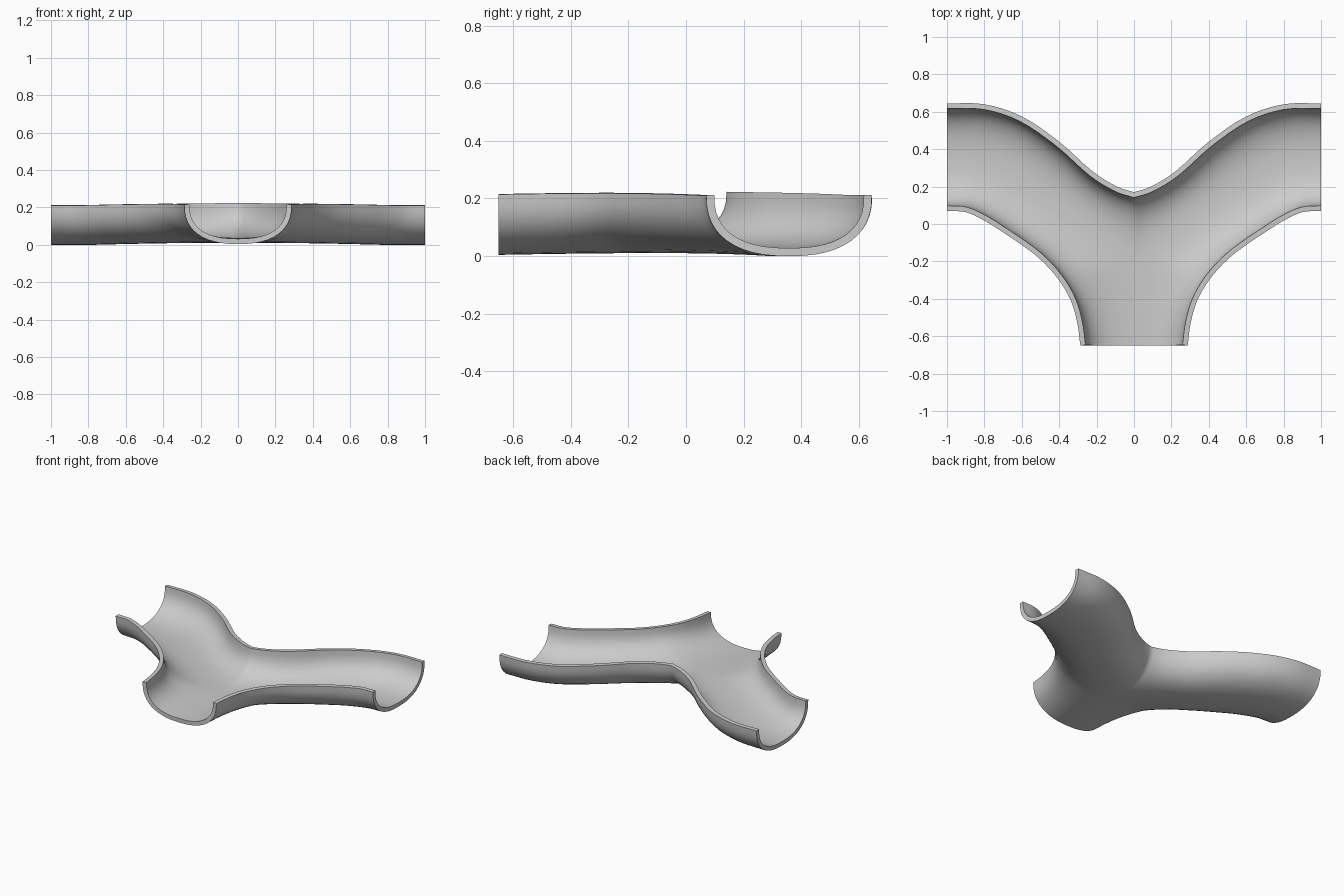
import bpy, bmesh, math
from mathutils import Vector

if "Cube" in bpy.data.objects:
    bpy.data.objects.remove(bpy.data.objects["Cube"])

# Plan guide rails for the right half: front rim, channel floor line, back rim
FRONT = [(.287, -.65), (.303, -.53), (.338, -.41), (.405, -.295), (.5, -.19),
         (.6, -.112), (.7, -.045), (.8, .018), (.9, .063), (1, .07)]
FLOOR = [(0, -.65), (0, -.52), (0, -.38), (0, -.2), (.16, -.06),
         (.36, .08), (.55, .2), (.71, .29), (.86, .34), (1, .357)]
BACK = [(0, .17), (.09, .2), (.22, .28), (.4, .44), (.6, .575), (.8, .64), (1, .645)]
SUB, RINGS, POWER = 4, 12, 2.4


def spline(pts):
    """Catmull-Rom curve through the plan points."""
    p = [Vector(q) for q in pts]
    p = [2 * p[0] - p[1]] + p + [2 * p[-1] - p[-2]]
    out = []
    for i in range(1, len(p) - 2):
        a, b, c, d = p[i - 1:i + 3]
        for k in range(SUB):
            t = k / SUB
            out.append(.5 * (2 * b + (c - a) * t + (2 * a - 5 * b + 4 * c - d) * t**2
                             + (3 * b - a - 3 * c + d) * t**3))
    out.append(p[-2])
    for v in out:
        v.x = max(0, v.x)
    return out


def wall(bm, floor, rim):
    """Quarter-round gutter wall swept between the floor line and a rim."""
    rows = []
    for m, r in zip(floor, rim):
        row = []
        for k in range(RINGS + 1):
            t = k / RINGS * math.pi / 2
            q = m + (r - m) * math.sin(t) ** (2 / POWER)
            lift = .011 * max(0, 1 - q.length_squared / .7)
            z = lift + .211 * (1 - max(0, math.cos(t)) ** (2 / POWER))
            row.append(bm.verts.new((q.x, q.y, z)))
        rows.append(row)
    for a, b in zip(rows, rows[1:]):
        for k in range(RINGS):
            bm.faces.new((a[k], a[k + 1], b[k + 1], b[k]))


# Right half of the shell
bm = bmesh.new()
floor = spline(FLOOR)
wall(bm, floor, spline(FRONT))
wall(bm, floor[3 * SUB:], spline(BACK))
bmesh.ops.remove_doubles(bm, verts=bm.verts, dist=.0005)
bm.normal_update()
bmesh.ops.reverse_faces(bm, faces=[f for f in bm.faces if f.normal.z > 0])

mesh = bpy.data.meshes.new("branching_channel")
bm.to_mesh(mesh)
bm.free()
channel = bpy.data.objects.new("branching_channel", mesh)
bpy.context.collection.objects.link(channel)
bpy.context.view_layer.objects.active = channel
channel.select_set(True)

# Mirror to both arms, then thicken inward
mirror = channel.modifiers.new("mirror", 'MIRROR')
mirror.merge_threshold = .001
shell = channel.modifiers.new("shell", 'SOLIDIFY')
shell.thickness = .028
shell.offset = -1
shell.use_even_offset = True
for name in ("mirror", "shell"):
    bpy.ops.object.modifier_apply(modifier=name)
bpy.ops.object.shade_smooth_by_angle(angle=math.radians(40))
